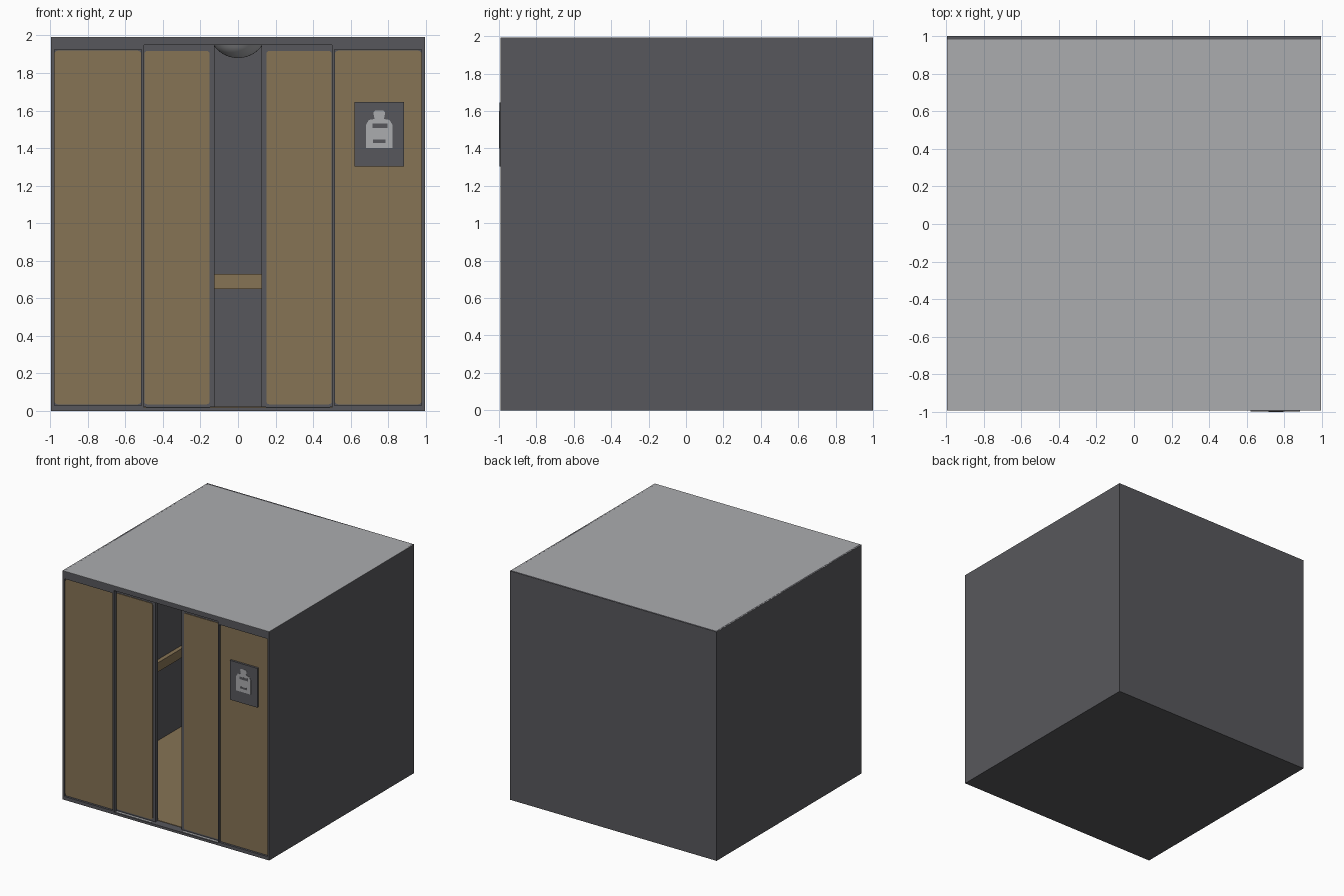
import bpy, bmesh, math
from mathutils import Vector

if "Cube" in bpy.data.objects:
    bpy.data.objects.remove(bpy.data.objects["Cube"])


def material(name, rgb):
    m = bpy.data.materials.new(name)
    m.diffuse_color = (*rgb, 1)
    m.use_nodes = True
    m.node_tree.nodes["Principled BSDF"].inputs["Base Color"].default_value = m.diffuse_color
    return m


GREY = material("dark_grey", (0.097, 0.097, 0.107))
TAN = material("tan_panel", (0.24, 0.172, 0.09))
LIGHT = material("light_grey", (0.41, 0.415, 0.43))


def finish(name, bm, mat):
    bmesh.ops.recalc_face_normals(bm, faces=bm.faces)
    me = bpy.data.meshes.new(name)
    bm.to_mesh(me)
    bm.free()
    me.materials.append(mat)
    ob = bpy.data.objects.new(name, me)
    bpy.context.collection.objects.link(ob)
    return ob


def box(name, x, y, z, mat):
    """Box from (min, max) ranges."""
    bm = bmesh.new()
    bmesh.ops.create_cube(bm, size=1)
    for v in bm.verts:
        v.co = Vector([r[0] if c < 0 else r[1] for c, r in zip(v.co, (x, y, z))])
    return finish(name, bm, mat)


def plate(name, points, y0, y1, mat):
    """Flat outline in the front plane, given thickness along y."""
    bm = bmesh.new()
    f = bm.faces.new([bm.verts.new((x, y0, z)) for x, z in points])
    r = bmesh.ops.extrude_face_region(bm, geom=[f])
    for v in r["geom"]:
        if isinstance(v, bmesh.types.BMVert):
            v.co.y = y1
    return finish(name, bm, mat)


def rounded(x0, x1, z0, z1, r, n=4):
    pts = []
    corners = ((x1 - r, z1 - r), (x0 + r, z1 - r), (x0 + r, z0 + r), (x1 - r, z0 + r))
    for k, (cx, cz) in enumerate(corners):
        for i in range(n + 1):
            a = math.pi / 2 * (k + i / n)
            pts.append((cx + r * math.cos(a), cz + r * math.sin(a)))
    return pts


W, H, F = 0.995, 1.992, -0.992      # half width, height, front plane
IN = 0.978                          # half width of the inside


def span(s, a, b):
    return tuple(sorted((s * a, s * b)))


# Outer shell
box("back_wall", (-W, W), (0.982, 1.0), (0, H), GREY)
box("base", (-W, W), (F, 1.0), (0, 0.02), GREY)
box("ceiling", (-W, W), (F, 1.0), (1.95, H - 0.002), GREY)
box("roof_skin", (-W, W), (F, 1.0), (H - 0.002, H), LIGHT)
box("cabin_floor", (-IN, IN), (-0.92, 0.982), (0.02, 0.024), TAN)
box("back_handrail", (-IN, IN), (0.945, 0.982), (0.65, 0.73), TAN)

for s, side in ((-1, "left"), (1, "right")):
    box(side + "_wall", span(s, IN, W), (F, 1.0), (0, H), GREY)
    box(side + "_handrail", span(s, 0.943, IN), (-0.88, 0.982), (0.65, 0.73), TAN)

    # Fixed front panel in its frame
    box(side + "_post", span(s, 0.5, 0.513), (F, -0.93), (0.02, 1.95), GREY)
    box(side + "_panel_header", span(s, 0.5, IN), (F, -0.93), (1.925, 1.95), GREY)
    box(side + "_panel_sill", span(s, 0.5, IN), (F, -0.93), (0.02, 0.03), GREY)
    box(side + "_panel_backing", span(s, 0.513, IN), (-0.974, -0.93), (0.02, 1.95), GREY)
    x = span(s, 0.516, IN)
    plate(side + "_fixed_panel", rounded(*x, 0.036, 1.919, 0.018), -0.98, -0.973, TAN)

    # Sliding door, recessed behind the frame
    box(side + "_door", span(s, 0.125, 0.5), (-0.955, -0.925), (0.022, 1.95), GREY)
    x = span(s, 0.152, 0.498)
    plate(side + "_door_panel", rounded(*x, 0.036, 1.917, 0.014), -0.96, -0.953, TAN)
    box(side + "_door_track", span(s, 0.15, 0.49), (-0.982, -0.966), (0.02, 0.022), LIGHT)

# Sign board with a plain bottle-shaped plate
box("sign_board", (0.62, 0.885), (-0.998, -0.974), (1.303, 1.645), GREY)
half = [(0.07, 1.40), (0.07, 1.525), (0.055, 1.55), (0.025, 1.555), (0.032, 1.59), (0.022, 1.60)]
outline = [(0.752 + x, z) for x, z in half] + [(0.752 - x, z) for x, z in reversed(half)]
plate("bottle_symbol", outline, -0.9992, -0.9975, LIGHT)
box("bottle_upper_band", (0.715, 0.795), (-1.0, -0.999), (1.508, 1.53), GREY)
box("bottle_lower_band", (0.72, 0.785), (-1.0, -0.999), (1.428, 1.445), GREY)

# Domed ceiling lamp: a spherical cap hanging from the ceiling
bm = bmesh.new()
R, CZ, TOP = 0.16, 2.04, 1.951
amax = math.acos((CZ - TOP) / R)
prof = [bm.verts.new((R * math.sin(amax * i / 8), 0, CZ - R * math.cos(amax * i / 8))) for i in range(9)]
edges = [bm.edges.new(p) for p in zip(prof, prof[1:])]
bmesh.ops.spin(bm, geom=prof + edges, cent=(0, 0, 0), axis=(0, 0, 1),
               angle=2 * math.pi, steps=32, use_duplicate=False)
bmesh.ops.remove_doubles(bm, verts=bm.verts, dist=1e-4)
lamp = finish("ceiling_lamp", bm, LIGHT)
for p in lamp.data.polygons:
    p.use_smooth = True
    if p.normal.z > 0:
        p.flip() if hasattr(p, "flip") else None
